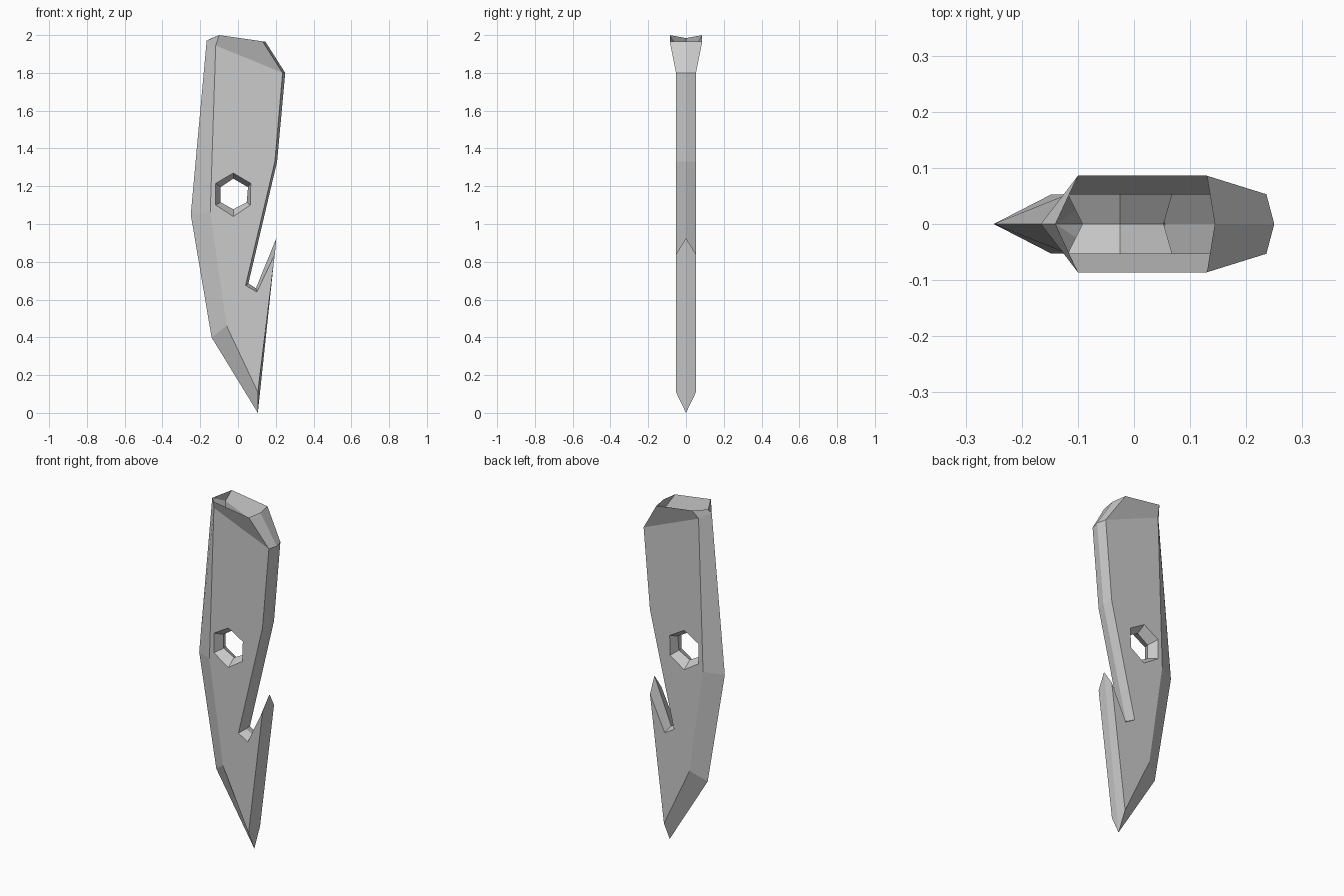
import bpy, bmesh

if "Cube" in bpy.data.objects:
    bpy.data.objects.remove(bpy.data.objects["Cube"])

T, FLARE = -0.053, -0.086

# Outline of the flat front face and the matching ridge on the centre plane (x, z)
FACE = [(-0.118, 1.945), (-0.147, 1.06), (-0.06, 0.46), (0.105, 0.11), (0.195, 0.84),
        (0.10, 0.64), (0.04, 0.675), (0.195, 1.33), (0.236, 1.80)]
RIDGE = [(-0.166, 1.97), (-0.25, 1.05), (-0.14, 0.40), (0.105, 0.0), (0.203, 0.925),
         (0.095, 0.66), (0.055, 0.685), (0.207, 1.33), (0.25, 1.80)]
# Hexagonal hole, wide at the face and narrow at the centre plane
HOLE_OUT = [(-0.025, 1.27), (0.068, 1.215), (0.065, 1.10), (-0.025, 1.04), (-0.118, 1.10), (-0.118, 1.215)]
HOLE_IN = [(-0.025, 1.24), (0.053, 1.195), (0.046, 1.115), (-0.025, 1.078), (-0.092, 1.115), (-0.092, 1.195)]

bm = bmesh.new()


def ring(points, y):
    return [bm.verts.new((x, y, z)) for x, z in points]


def strip(a, b, closed):
    n = len(a)
    for i in range(n if closed else n - 1):
        j = (i + 1) % n
        bm.faces.new((a[i], a[j], b[j], b[i]))


def loop_edges(vs):
    out = []
    for i, v in enumerate(vs):
        w = vs[(i + 1) % len(vs)]
        out.append(bm.edges.get((v, w)) or bm.edges.new((v, w)))
    return out


# Front half: bevelled edges, hole walls and flat face
face, ridge = ring(FACE, T), ring(RIDGE, 0)
outer, inner = ring(HOLE_OUT, T), ring(HOLE_IN, 0)
strip(face, ridge, False)
strip(outer, inner, True)
bmesh.ops.triangle_fill(bm, use_beauty=True, use_dissolve=False, normal=(0, -1, 0),
                        edges=loop_edges(face) + loop_edges(outer))

# Flared open mouth at the top
left_mid = bm.verts.new((-0.14, 0, 1.984))
left = bm.verts.new((-0.10, FLARE, 2.0))
right = bm.verts.new((0.13, FLARE, 1.967))
right_mid = bm.verts.new((0.144, 0, 1.967))
bm.faces.new((ridge[0], left_mid, left, face[0]))
bm.faces.new((face[0], left, right, face[8]))
bm.faces.new((face[8], right, right_mid, ridge[8]))

# Back half
bmesh.ops.mirror(bm, geom=bm.verts[:] + bm.edges[:] + bm.faces[:], axis='Y', merge_dist=0.0005)
bmesh.ops.remove_doubles(bm, verts=bm.verts[:], dist=0.0005)
bmesh.ops.recalc_face_normals(bm, faces=bm.faces[:])
# Join the coplanar triangles of the flat sides
bmesh.ops.dissolve_limit(bm, angle_limit=0.001, verts=bm.verts[:], edges=bm.edges[:])

mesh = bpy.data.meshes.new("barbed_blade")
bm.to_mesh(mesh)
bm.free()
blade = bpy.data.objects.new("barbed_blade", mesh)
bpy.context.collection.objects.link(blade)
